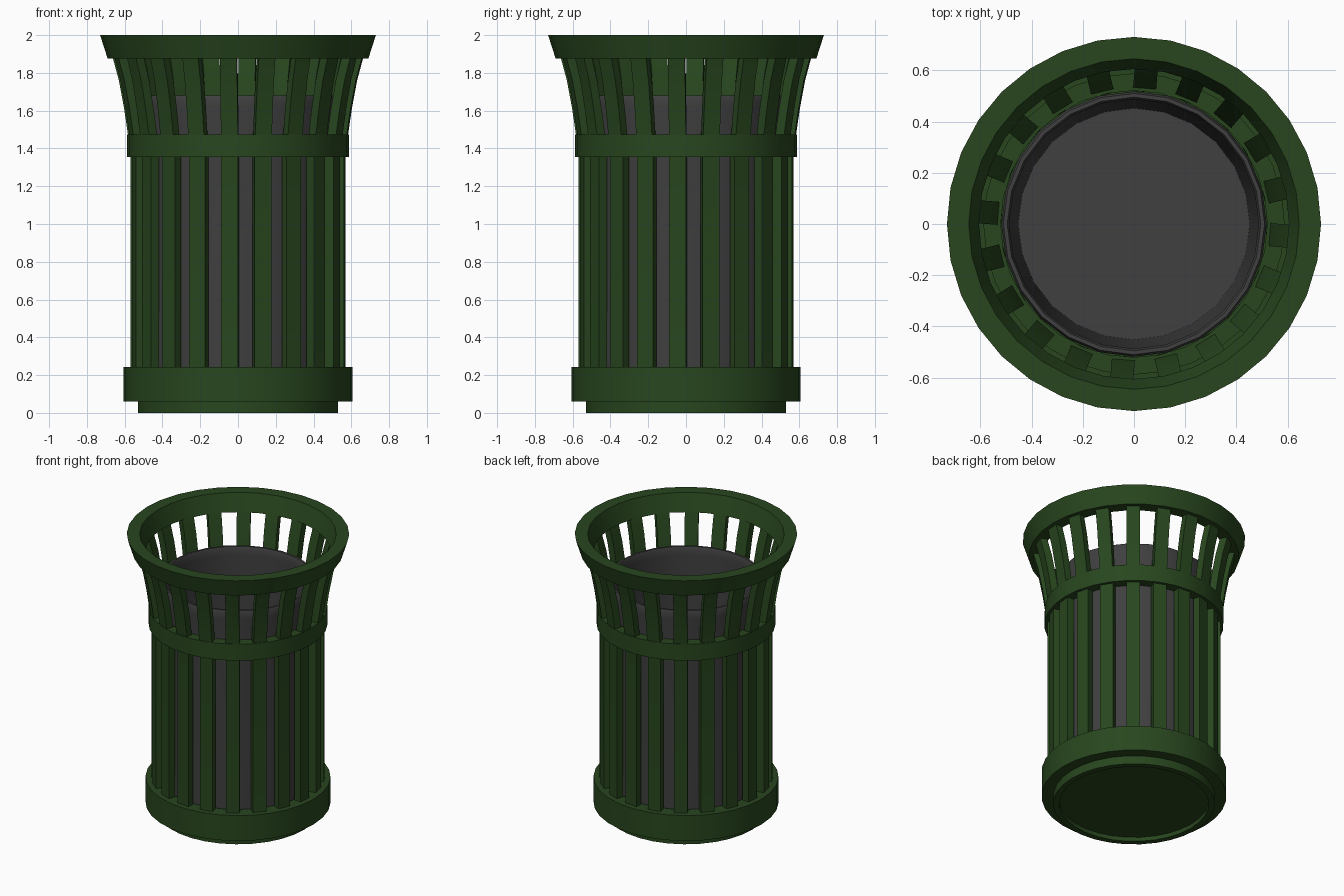
import bpy, bmesh
from math import sin, cos, pi, radians

if "Cube" in bpy.data.objects:
    bpy.data.objects.remove(bpy.data.objects["Cube"])


def material(name, rgb):
    m = bpy.data.materials.new(name)
    m.diffuse_color = (*rgb, 1)
    m.use_nodes = True
    m.node_tree.nodes["Principled BSDF"].inputs["Base Color"].default_value = m.diffuse_color
    return m


GREEN = material("green_paint", (0.021, 0.062, 0.013))
GREY = material("dark_grey", (0.05, 0.05, 0.05))


def finish(bm, name, mat, smooth=True):
    bmesh.ops.recalc_face_normals(bm, faces=bm.faces)
    me = bpy.data.meshes.new(name)
    bm.to_mesh(me)
    bm.free()
    ob = bpy.data.objects.new(name, me)
    bpy.context.collection.objects.link(ob)
    me.materials.append(mat)
    if smooth:
        bpy.ops.object.select_all(action='DESELECT')
        ob.select_set(True)
        bpy.context.view_layer.objects.active = ob
        bpy.ops.object.shade_smooth_by_angle(angle=radians(30))
    return ob


def lathe(name, profile, mat, n=32, closed=True):
    """Revolve (radius, z) points; open profiles get their ends capped."""
    bm = bmesh.new()
    rings = [[bm.verts.new((r * cos(2 * pi * i / n), r * sin(2 * pi * i / n), z))
              for i in range(n)] for r, z in profile]
    pairs = list(zip(rings, rings[1:]))
    if closed:
        pairs.append((rings[-1], rings[0]))
    else:
        bm.faces.new(rings[0])
        bm.faces.new(rings[-1])
    for a, b in pairs:
        for i in range(n):
            j = (i + 1) % n
            bm.faces.new((a[i], a[j], b[j], b[i]))
    return finish(bm, name, mat)


# Flared top rim and the two hoops
lathe("top_rim", [(0.69, 1.875), (0.73, 2.0), (0.645, 2.0), (0.605, 1.875)], GREEN)
lathe("middle_hoop", [(0.588, 1.355), (0.588, 1.475), (0.52, 1.475), (0.52, 1.355)], GREEN)
lathe("base_hoop", [(0.607, 0.06), (0.607, 0.243), (0.51, 0.243), (0.51, 0.06)], GREEN)

# Foot with recessed underside
lathe("foot", [(0.49, 0.03), (0.49, 0.0), (0.53, 0.0), (0.53, 0.08)], GREEN, closed=False)

# Inner bin, open at the top with a rounded lip
lathe("liner", [(0.50, 0.08), (0.515, 1.62), (0.518, 1.66), (0.51, 1.68), (0.495, 1.68),
                (0.487, 1.66), (0.487, 1.62), (0.452, 0.12)], GREY, n=24, closed=False)

# Twenty slats, straight below and curving outwards at the top
PATH = [(0.567, 0.1), (0.567, 1.36), (0.582, 1.48), (0.601, 1.61), (0.629, 1.76), (0.664, 1.89)]
HALF, THICK = 0.045, 0.05
bm = bmesh.new()
for k in range(20):
    a = radians(13.5 + 18 * k)
    c, s = cos(a), sin(a)
    rows = []
    for r, z in PATH:
        corners = ((r, -HALF), (r, HALF), (r - THICK, HALF), (r - THICK, -HALF))
        rows.append([bm.verts.new((x * c - y * s, x * s + y * c, z)) for x, y in corners])
    bm.faces.new(rows[0])
    bm.faces.new(rows[-1])
    for p, q in zip(rows, rows[1:]):
        for i in range(4):
            j = (i + 1) % 4
            bm.faces.new((p[i], p[j], q[j], q[i]))
finish(bm, "slats", GREEN)
